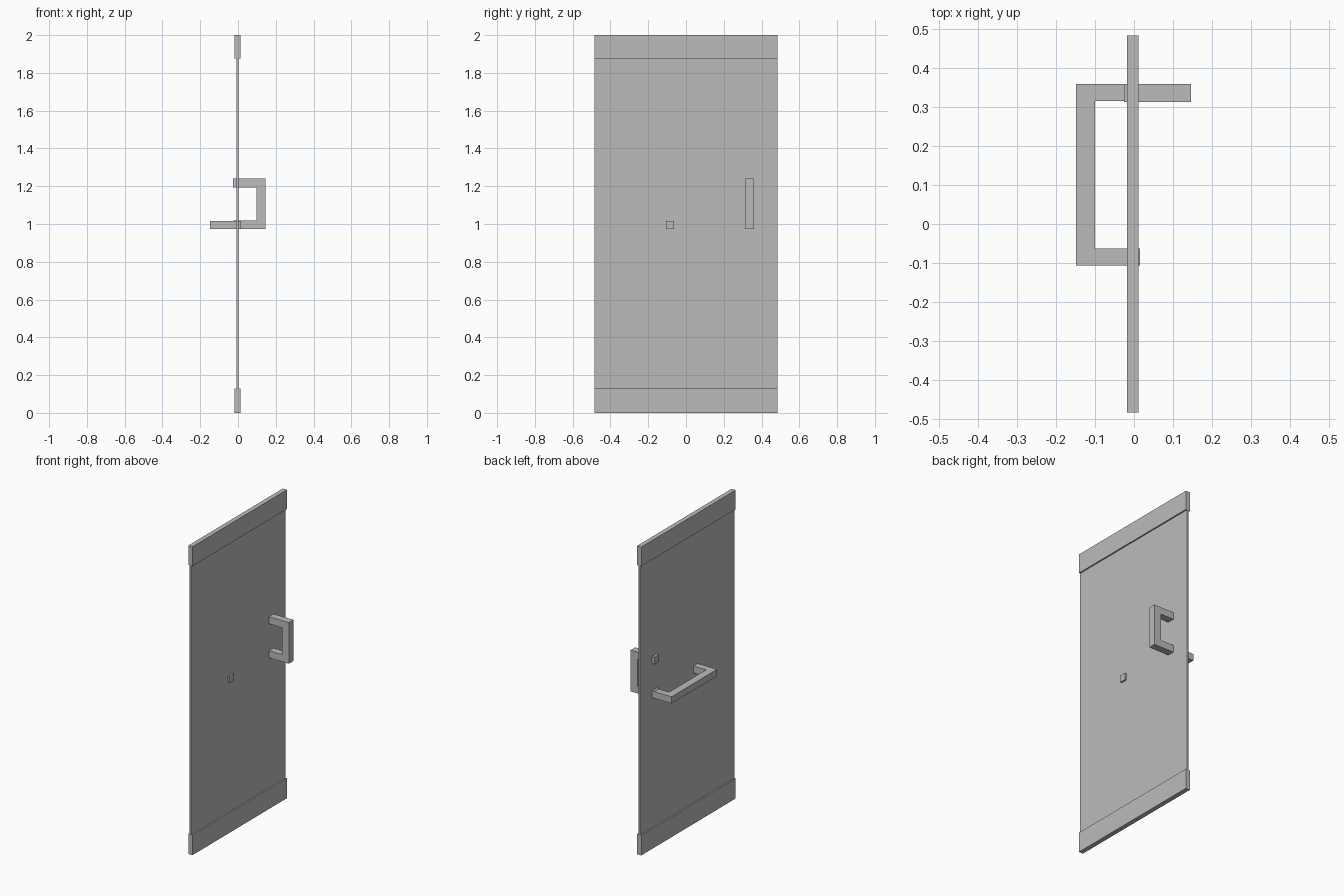
import bpy
import bmesh
from mathutils import Vector

cube = bpy.data.objects.get("Cube")
if cube:
    bpy.data.objects.remove(cube, do_unlink=True)

grey = bpy.data.materials.new("plain_grey")
grey.use_nodes = True
grey.diffuse_color = (0.5, 0.5, 0.5, 1)
grey.node_tree.nodes["Principled BSDF"].inputs["Base Color"].default_value = grey.diffuse_color


def finish(name, bm):
    bmesh.ops.recalc_face_normals(bm, faces=bm.faces)
    mesh = bpy.data.meshes.new(name)
    bm.to_mesh(mesh)
    bm.free()
    mesh.materials.append(grey)
    bpy.context.collection.objects.link(bpy.data.objects.new(name, mesh))


def box(name, low, high):
    low, high = Vector(low), Vector(high)
    bm = bmesh.new()
    bmesh.ops.create_cube(bm, size=1)
    bmesh.ops.scale(bm, vec=high - low, verts=bm.verts)
    bmesh.ops.translate(bm, vec=(low + high) / 2, verts=bm.verts)
    finish(name, bm)


def pull_handle(name, root, grip_in, grip_out, span, width, start, depth, upright):
    """U-shaped square bar; span is the run between the arms' outer sides."""
    a, b = span
    outline = [(root, a), (grip_out, a), (grip_out, b), (root, b),
               (root, b - width), (grip_in, b - width),
               (grip_in, a + width), (root, a + width)]
    bm = bmesh.new()
    points = [(x, start, t) if upright else (x, t, start) for x, t in outline]
    face = bm.faces.new([bm.verts.new(p) for p in points])
    solid = bmesh.ops.extrude_face_region(bm, geom=[face])
    moved = [v for v in solid["geom"] if isinstance(v, bmesh.types.BMVert)]
    bmesh.ops.translate(bm, verts=moved, vec=(0, depth, 0) if upright else (0, 0, depth))
    finish(name, bm)


# Door leaf with thicker rails at both ends
half = 0.484
box("door_panel", (-0.009, -half, 0.12), (0.003, half, 1.88))
for name, z0, z1 in (("bottom_rail", 0, 0.13), ("top_rail", 1.875, 2)):
    box(name, (-0.018, -half, z0), (0.012, half, z1))

# Upright pull on one side, level push bar on the other
pull_handle("upright_handle", -0.026, 0.097, 0.146, (0.973, 1.24), 0.046,
            0.313, 0.047, True)
pull_handle("level_handle", 0.015, -0.10, -0.149, (-0.107, 0.36), 0.044,
            0.973, 0.044, False)
